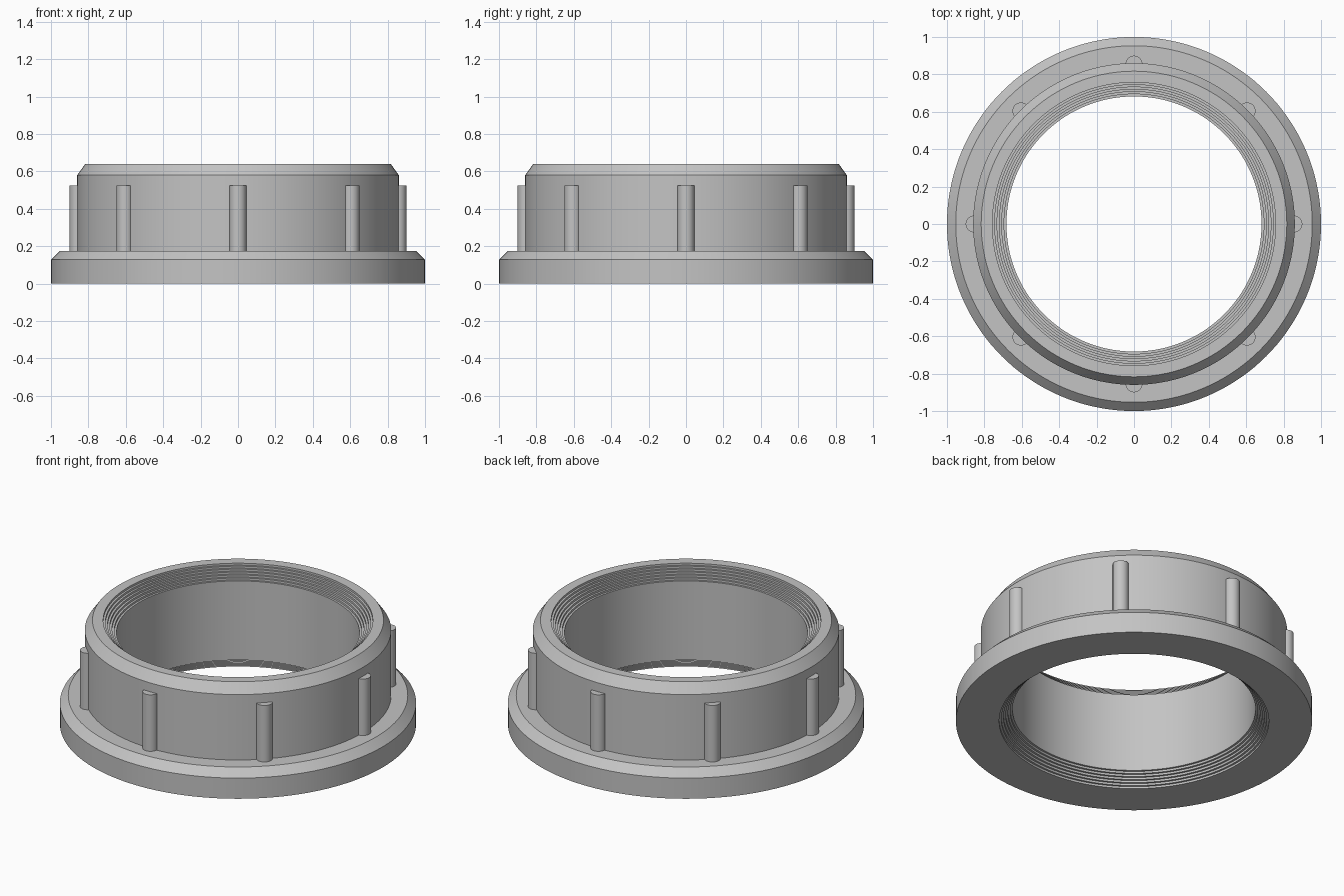
import bpy
import bmesh
from math import cos, sin, pi, radians

if "Cube" in bpy.data.objects:
    bpy.data.objects.remove(bpy.data.objects["Cube"], do_unlink=True)

SEGMENTS = 144
STEPS = 6
STEP = 0.0125
BORE, MOUTH, HEIGHT = 0.682, 0.757, 0.64
BODY, FLANGE_TOP, RIB_TOP, RIB_RADIUS = 0.86, 0.175, 0.525, 0.045

grey = bpy.data.materials.new("plain grey")
grey.use_nodes = True
grey.diffuse_color = (0.55, 0.55, 0.55, 1)
grey.node_tree.nodes["Principled BSDF"].inputs["Base Color"].default_value = grey.diffuse_color


def finish(name, bm):
    """Turn a bmesh into a shaded, coloured object."""
    bmesh.ops.recalc_face_normals(bm, faces=bm.faces)
    mesh = bpy.data.meshes.new(name)
    bm.to_mesh(mesh)
    bm.free()
    mesh.materials.append(grey)
    obj = bpy.data.objects.new(name, mesh)
    bpy.context.collection.objects.link(obj)
    bpy.ops.object.select_all(action="DESELECT")
    obj.select_set(True)
    bpy.context.view_layer.objects.active = obj
    bpy.ops.object.shade_smooth_by_angle(angle=radians(30))
    return obj


# Staircase between the wide mouth and the narrow bore
stairs = [(MOUTH, 0)]
for i in range(1, STEPS + 1):
    stairs += [(MOUTH - (i - 1) * STEP, i * STEP), (MOUTH - i * STEP, i * STEP)]

# Closed cross-section: outside with chamfers, then both stepped mouths
outside = [(1, 0), (1, 0.128), (0.953, FLANGE_TOP), (BODY, FLANGE_TOP),
           (BODY, 0.58), (0.817, HEIGHT)]
profile = outside + [(r, HEIGHT - z) for r, z in stairs] + stairs[::-1]

# Collar: the cross-section swept round the z axis
bm = bmesh.new()
rings = []
for s in range(SEGMENTS):
    a = 2 * pi * s / SEGMENTS
    rings.append([bm.verts.new((r * cos(a), r * sin(a), z)) for r, z in profile])
for s in range(SEGMENTS):
    here, after = rings[s], rings[(s + 1) % SEGMENTS]
    for i in range(len(profile)):
        j = (i + 1) % len(profile)
        bm.faces.new((here[i], after[i], after[j], here[j]))
finish("stepped_collar", bm)

# Grip ribs: round bars half sunk into the collar wall
for k in range(8):
    a = k * pi / 4
    bm = bmesh.new()
    bmesh.ops.create_cone(bm, cap_ends=True, segments=32, radius1=RIB_RADIUS,
                          radius2=RIB_RADIUS, depth=RIB_TOP - FLANGE_TOP)
    centre = BODY - 0.005
    bmesh.ops.translate(bm, verts=bm.verts, vec=(
        centre * cos(a), centre * sin(a), (RIB_TOP + FLANGE_TOP) / 2))
    finish(f"grip_rib_{k + 1}", bm)
